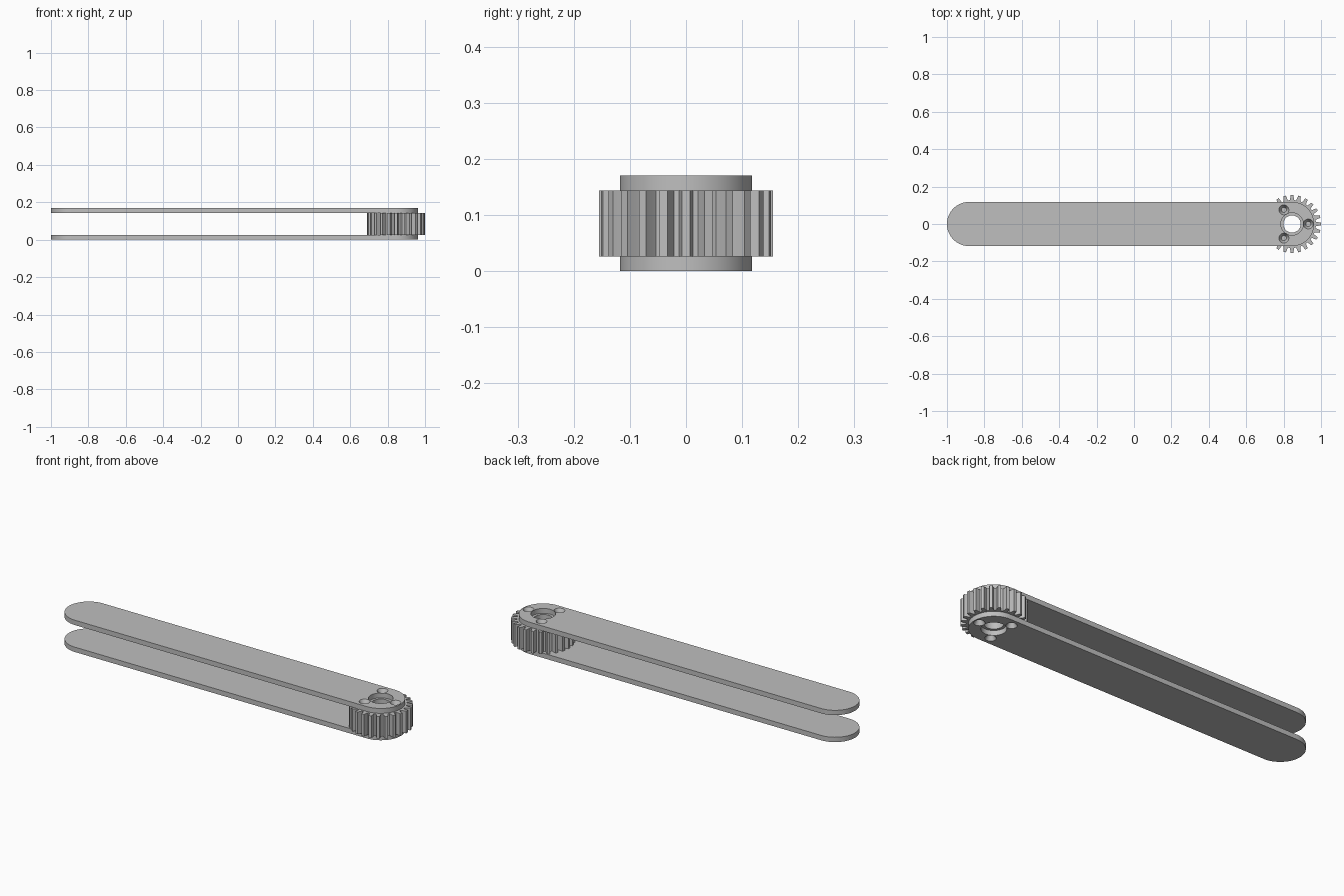
import bpy, bmesh, math

cube = bpy.data.objects.get("Cube")
if cube:
    bpy.data.objects.remove(cube, do_unlink=True)

HUB_X = 0.845            # centre of the gear
PLATE_R = 0.118          # half width of the arm plates
PLATE_T = 0.026          # plate thickness
HEIGHT = 0.17            # whole stack
TEETH = 24
ROOT_R, TIP_R = 0.128, 0.155
SCREW_R = 0.087          # screw circle radius

grey = bpy.data.materials.new("satin grey")
grey.use_nodes = True
colour = (0.52, 0.52, 0.52, 1)
grey.diffuse_color = colour
grey.node_tree.nodes["Principled BSDF"].inputs["Base Color"].default_value = colour


def finish(name, bm):
    bmesh.ops.recalc_face_normals(bm, faces=bm.faces)
    mesh = bpy.data.meshes.new(name)
    bm.to_mesh(mesh)
    bm.free()
    mesh.materials.append(grey)
    ob = bpy.data.objects.new(name, mesh)
    bpy.context.collection.objects.link(ob)
    return ob


def prism(name, outline, z0, z1):
    """Extrude a closed outline from z0 to z1."""
    bm = bmesh.new()
    face = bm.faces.new([bm.verts.new((x, y, z0)) for x, y in outline])
    ext = bmesh.ops.extrude_face_region(bm, geom=[face])["geom"]
    verts = [v for v in ext if isinstance(v, bmesh.types.BMVert)]
    bmesh.ops.translate(bm, verts=verts, vec=(0, 0, z1 - z0))
    return finish(name, bm)


def arc(cx, r, a0, a1, n):
    angles = [math.radians(a0 + (a1 - a0) * i / n) for i in range(n + 1)]
    return [(cx + r * math.cos(a), r * math.sin(a)) for a in angles]


def cut(ob, x, y, z0, z1, r0, r1):
    """Cut a round or tapered hole from z0 (radius r0) to z1 (radius r1)."""
    bm = bmesh.new()
    bmesh.ops.create_cone(bm, cap_ends=True, segments=48, radius1=r0, radius2=r1, depth=z1 - z0)
    bmesh.ops.translate(bm, verts=bm.verts, vec=(x, y, (z0 + z1) / 2))
    cutter = finish("hole_cutter", bm)
    cutter.hide_render = True
    mod = ob.modifiers.new("hole", 'BOOLEAN')
    mod.operation, mod.solver, mod.object = 'DIFFERENCE', 'EXACT', cutter
    select(ob)
    bpy.ops.object.modifier_apply(modifier=mod.name)
    bpy.data.objects.remove(cutter, do_unlink=True)


def select(ob):
    bpy.ops.object.select_all(action='DESELECT')
    ob.select_set(True)
    bpy.context.view_layer.objects.active = ob


def smooth(ob):
    select(ob)
    bpy.ops.object.shade_smooth_by_angle(angle=math.radians(25))


# Arm plates: long rounded bars with a hub hole and three countersunk holes
outline = arc(HUB_X, PLATE_R, -90, 90, 32) + arc(PLATE_R - 1, PLATE_R, 90, 270, 32)
for name, z0, top in (("lower_plate", 0, False), ("upper_plate", HEIGHT - PLATE_T, True)):
    z1 = z0 + PLATE_T
    plate = prism(name, outline, z0, z1)
    cut(plate, HUB_X, 0, z0 - 0.01, z1 + 0.01, 0.06, 0.06)
    for k in range(3):
        a = math.tau * k / 3
        x, y = HUB_X + SCREW_R * math.cos(a), SCREW_R * math.sin(a)
        narrow, wide = 0.011, 0.029
        r0, r1 = (narrow, wide) if top else (wide, narrow)
        cut(plate, x, y, z0 - 0.005, z1 + 0.005, r0, r1)
    smooth(plate)

# Gear wheel: each tooth is root, flank, tip, flank, root
gear_outline = []
pitch = math.tau / TEETH
for i in range(TEETH):
    for f, r in ((-0.36, ROOT_R), (-0.29, 0.135), (-0.18, TIP_R),
                 (0.18, TIP_R), (0.29, 0.135), (0.36, ROOT_R)):
        a = (i + f) * pitch
        gear_outline.append((HUB_X + r * math.cos(a), r * math.sin(a)))
gear = prism("gear_wheel", gear_outline, PLATE_T, HEIGHT - PLATE_T)
cut(gear, HUB_X, 0, -0.01, HEIGHT + 0.01, 0.046, 0.046)
smooth(gear)
